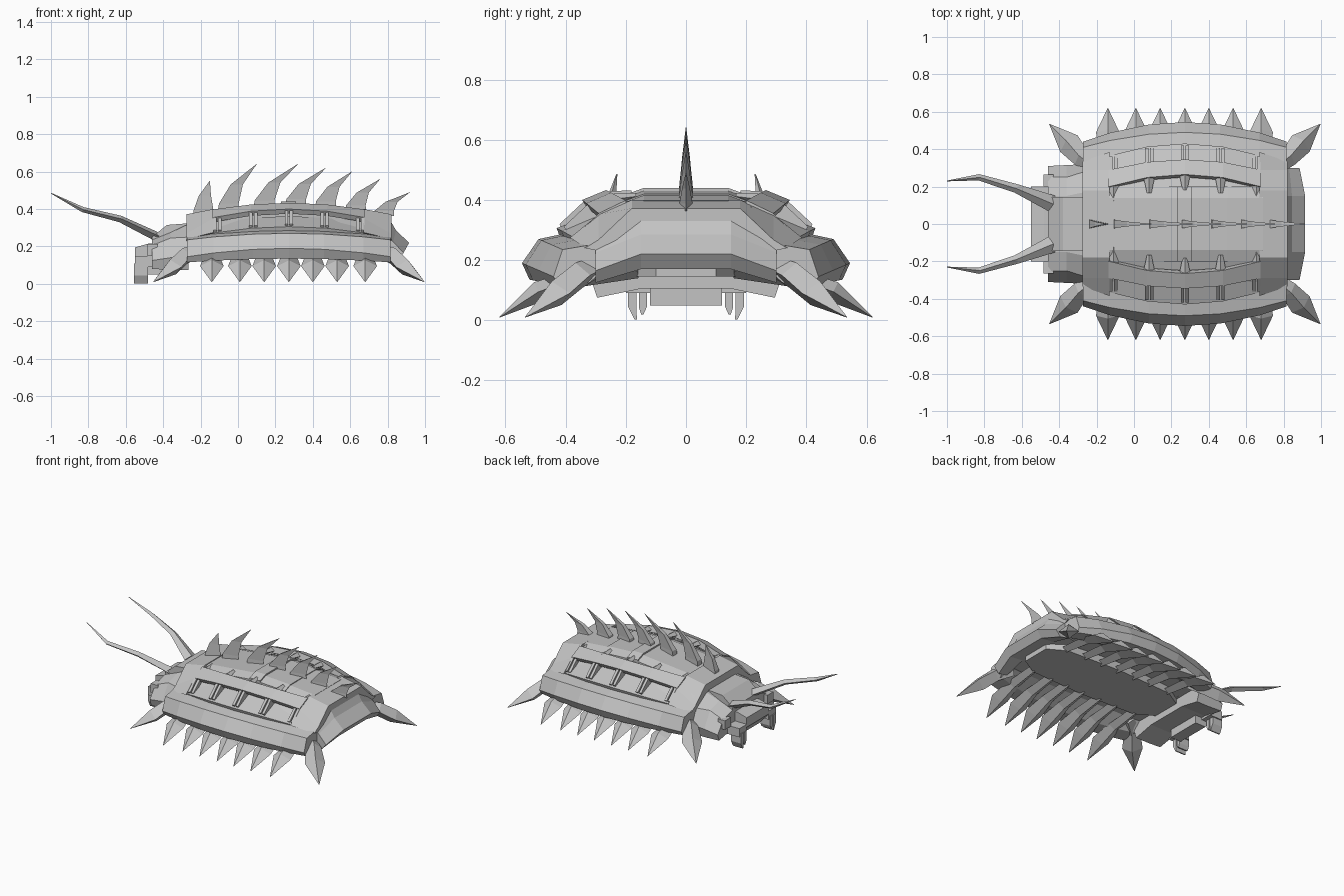
import bpy, bmesh
from mathutils import Vector

cube = bpy.data.objects.get("Cube")
if cube:
    bpy.data.objects.remove(cube, do_unlink=True)

grey = bpy.data.materials.new("plain grey")
grey.use_nodes = True
grey.diffuse_color = (0.55, 0.55, 0.55, 1)
grey.node_tree.nodes["Principled BSDF"].inputs["Base Color"].default_value = (0.55, 0.55, 0.55, 1)

MID = 0.272  # lengthwise centre of the shell


def loft(name, rings):
    """Skin a list of equal-length rings and cap both ends."""
    bm = bmesh.new()
    rows = [[bm.verts.new(p) for p in ring] for ring in rings]
    n = len(rows[0])
    for a, b in zip(rows, rows[1:]):
        for i in range(n):
            j = (i + 1) % n
            bm.faces.new((a[i], a[j], b[j], b[i]))
    bm.faces.new(rows[0])
    bm.faces.new(rows[-1][::-1])
    bmesh.ops.remove_doubles(bm, verts=bm.verts, dist=0.0005)
    bmesh.ops.recalc_face_normals(bm, faces=bm.faces)
    mesh = bpy.data.meshes.new(name)
    bm.to_mesh(mesh)
    bm.free()
    mesh.materials.append(grey)
    ob = bpy.data.objects.new(name, mesh)
    bpy.context.collection.objects.link(ob)
    return ob


def full(x, half):
    """Mirror a half section (y, z) into a closed ring at x."""
    return [(x, y, z) for y, z in half] + [(x, -y, z) for y, z in half[::-1]]


def mix(a, b, t):
    return [tuple(p + (q - p) * t for p, q in zip(u, v)) for u, v in zip(a, b)]


def spike(name, path, sizes):
    """Diamond-section limb along a path; sizes are (half width, half height)."""
    path = [Vector(p) for p in path]
    rings = []
    for i, (p, (w, h)) in enumerate(zip(path, sizes)):
        d = (path[min(i + 1, len(path) - 1)] - path[max(i - 1, 0)]).normalized()
        side = d.cross(Vector((0, 0, 1))).normalized()
        up = side.cross(d)
        rings.append([p + side * w, p + up * h, p - side * w, p - up * h])
    return loft(name, rings)


def box(name, x0, x1, y0, y1, z0, z1):
    return loft(name, [[(x, y0, z0), (x, y1, z0), (x, y1, z1), (x, y0, z1)] for x in (x0, x1)])


SIDES = (("left", 1), ("right", -1))

# Arched shell with thick side rails and a hollow underside
mid_half = [(.15, .415), (.24, .385), (.36, .32), (.42, .285), (.49, .27),
            (.545, .19), (.52, .135), (.42, .135), (.30, .20)]
end_half = [(.18, .36), (.23, .32), (.29, .26), (.32, .25), (.41, .235),
            (.44, .145), (.42, .115), (.32, .125), (.26, .18)]
shell_x = [-.272, -.13, .08, MID, .46, .67, .815]
loft("shell", [full(x, mix(mid_half, end_half, ((x - MID) / .544) ** 2)) for x in shell_x])

# Narrow belly plate, pointed toward both ends
loft("belly", [full(x, [(y, .21), (y, .145)])
               for x, y in ((-.26, .10), (-.14, .17), (MID, .19), (.68, .17), (.80, .10))])

# Raised collars closing the two ends of the shell
inner = [(.18, .40), (.29, .352), (.385, .275), (.15, .22)]
outer = [(.18, .372), (.29, .268), (.335, .24), (.15, .20)]
for name, xi, xo in (("front_collar", -.13, -.275), ("rear_collar", .67, .82)):
    loft(name, [full(xi, inner), full(xo, outer)])

# Long straps over the back, with ribs that divide the openings
strap_mid = [(.265, .433), (.345, .40), (.33, .375), (.25, .395)]
strap_end = [(.20, .398), (.29, .355), (.275, .33), (.19, .36)]
floor_mid = [(.30, .362), (.43, .306), (.42, .28), (.30, .33)]
floor_end = [(.235, .325), (.365, .272), (.355, .245), (.235, .293)]
strap_x = [-.135, .07, MID, .475, .675]
for side, s in SIDES:
    for part, a, b in (("_strap", strap_mid, strap_end), ("_window_floor", floor_mid, floor_end)):
        loft(side + part, [[(x, s * y, z) for y, z in
                            mix(a, b, ((x - MID) / .405) ** 2)] for x in strap_x])
    for i in range(5):
        x = -.11 + i * .191
        t = ((x - MID) / .405) ** 2
        dy, dz = -.065 * t, -.037 * t
        for xo in (-.013, .013):
            rib = [(.30, .405), (.345, .39), (.42, .32), (.40, .28), (.30, .34)]
            loft(side + "_rib", [[(x + xo + e, s * (y + dy), z + dz) for y, z in rib]
                                 for e in (-.009, .009)])
        # pointed tooth from the strap toward the spine
        spike(side + "_tooth", [(x, s * (.275 + dy), .408 + dz), (x, s * (.18 + dy), .42 + dz)],
              [(.032, .02), (.012, .012)])

# Stepped plates down the middle of the back
plates = [(-.15, .04, .393, .412), (.04, .23, .412, .43), (.23, .31, .44, .44),
          (.31, .50, .43, .42), (.50, .69, .415, .398)]
for x0, x1, z0, z1 in plates:
    loft("back_plate", [full(x, [(.14, z), (.20, z - .022), (.20, z - .06)])
                        for x, z in ((x0, z0), (x1, z1))])

# Curved spines, flat in front and sharp behind: base x, base z, tip x, tip z
spines = [(-.24, .375, -.15, .55), (-.11, .40, .10, .64), (.08, .42, .32, .64),
          (.25, .43, .47, .62), (.41, .42, .61, .60), (.57, .40, .76, .56),
          (.72, .375, .92, .49)]
for bx, bz, tx, tz in spines:
    rings = []
    for f, lean, width, thick in ((-.1, 0, .115, .025), (.12, .04, .105, .022),
                                  (.55, .34, .065, .013)):
        x, z = bx + (tx - bx) * lean, bz + (tz - bz) * f
        rings.append([(x, thick, z), (x + width, 0, z), (x, -thick, z)])
    rings.append([(tx - .002, .001, tz), (tx, 0, tz), (tx - .002, -.001, tz)])
    loft("back_spine", rings)

# Tail plate, faceted toward the rear
tail_in = [(.80, .365), (.845, .285), (.915, .22), (.88, .17), (.78, .18)]
tail_out = [(.80, .25), (.83, .225), (.885, .165), (.85, .125), (.78, .14)]
loft("tail_plate", [[(x, y, z) for x, z in prof] for y, prof in
                    ((-.30, tail_out), (-.15, tail_in), (.15, tail_in), (.30, tail_out))])

# Legs and corner claws
for side, s in SIDES:
    for x in (-.14, .01, .14, MID, .40, .53, .68):
        spike(side + "_leg", [(x, s * .16, .165), (x, s * .36, .14), (x, s * .49, .095),
                              (x, s * .62, .01)],
              [(.035, .025), (.045, .03), (.063, .035), (.001, .001)])
    for end, e in (("front", -1), ("rear", 1)):
        claw = [(.47, .29, .18), (.555, .355, .15), (.62, .43, .09), (.725, .535, .01)]
        spike(side + "_" + end + "_claw", [(MID + e * x, s * y, z) for x, y, z in claw],
              [(.04, .035), (.05, .045), (.064, .045), (.001, .001)])

# Head
head = [(-.46, [(.15, .235), (.25, .205), (.31, .125), (.295, .08), (.15, .105)]),
        (-.36, [(.15, .275), (.25, .245), (.315, .14), (.295, .075), (.15, .105)]),
        (-.265, [(.17, .32), (.28, .25), (.32, .15), (.295, .075), (.15, .105)])]
loft("head", [full(x, half) for x, half in head])
brow = [(-.46, .18), (-.46, .25), (-.38, .315), (-.25, .325), (-.25, .18)]
loft("brow_plate", [[(x, y, z) for x, z in brow] for y in (-.145, .145)])
snout = [(-.55, .13), (-.55, .195), (-.48, .215), (-.40, .215), (-.40, .05), (-.48, .05)]
loft("snout", [[(x, y, z) for x, z in snout] for y in (-.12, .12)])

# Eyes, mandibles and feelers
for side, s in SIDES:
    box(side + "_eye", -.485, -.43, s * .20, s * .265, .15, .212)
    box(side + "_jaw_base", -.55, -.45, s * .12, s * .20, .09, .15)
    for y0, y1, ty, tz in ((.13, .157, .145, .02), (.165, .192, .167, .003)):
        outline = [(y0, y1, .11), (y0, y1, .045), (ty - .004, ty + .004, tz)]
        loft(side + "_mandible", [[(-.555, s * a, z), (-.48, s * a, z),
                                   (-.48, s * b, z), (-.555, s * b, z)] for a, b, z in outline])
    spike(side + "_feeler", [(-.44, s * .11, .255), (-.63, s * .19, .347),
                             (-.83, s * .25, .397), (-1.0, s * .23, .485)],
          [(.045, .025), (.024, .018), (.017, .014), (.002, .002)])
